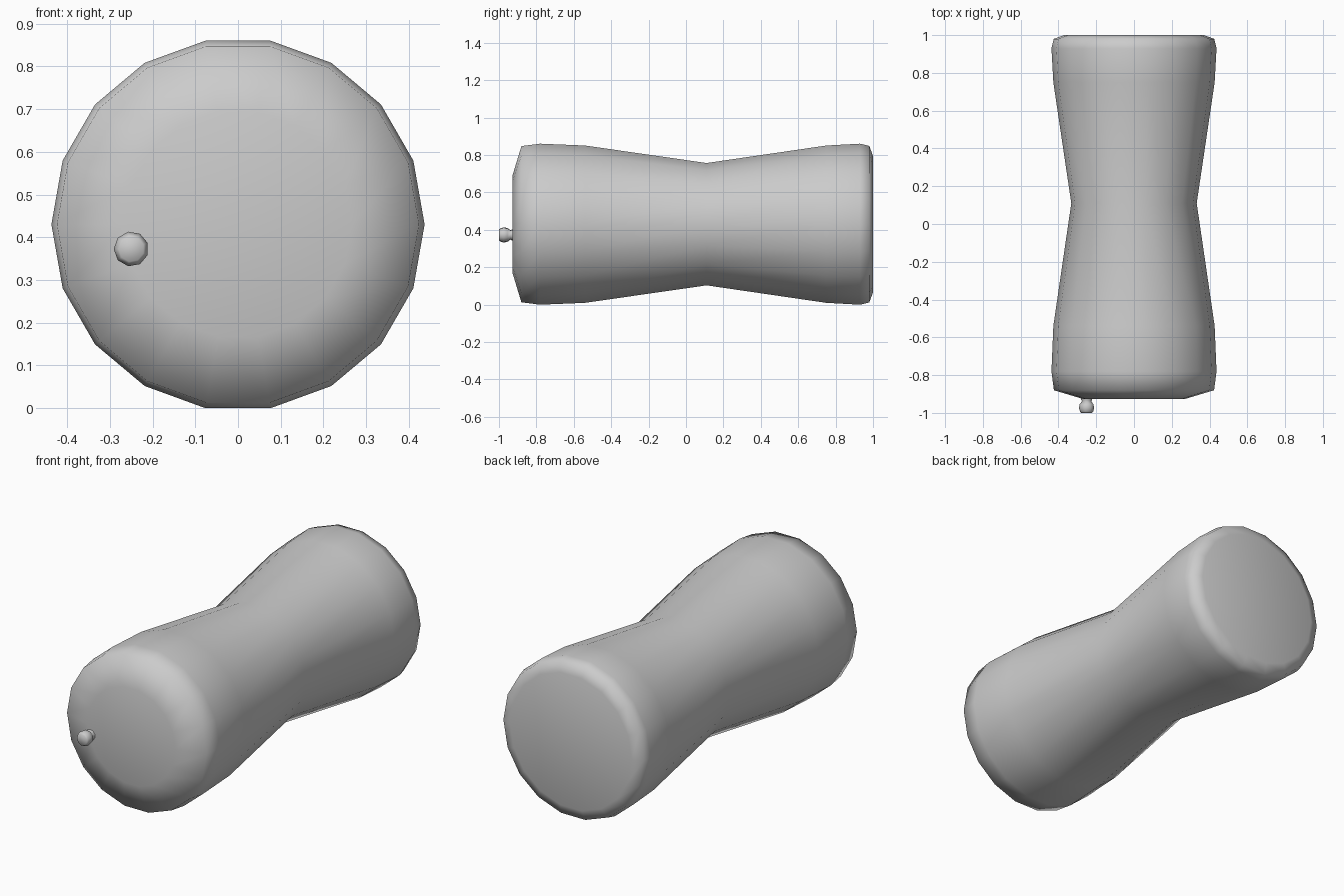
import bpy, bmesh
from math import cos, sin, pi

if "Cube" in bpy.data.objects:
    bpy.data.objects.remove(bpy.data.objects["Cube"])


def lathe(name, profile, sides, cx, cz, start=0.0):
    """Closed solid turned about an axis parallel to y; profile is (y, radius)."""
    bm = bmesh.new()
    rings = []
    for y, r in profile:
        angles = [start + 2 * pi * i / sides for i in range(sides)]
        rings.append([bm.verts.new((cx + r * cos(a), y, cz + r * sin(a))) for a in angles])
    for a, b in zip(rings, rings[1:]):
        for i in range(sides):
            j = (i + 1) % sides
            bm.faces.new((a[i], a[j], b[j], b[i]))
    bm.faces.new(rings[0])
    bm.faces.new(rings[-1])
    bmesh.ops.recalc_face_normals(bm, faces=bm.faces)
    for f in bm.faces:
        f.smooth = True
    mesh = bpy.data.meshes.new(name)
    bm.to_mesh(mesh)
    bm.free()
    obj = bpy.data.objects.new(name, mesh)
    bpy.context.collection.objects.link(obj)
    return obj


# Waisted handle body with shallow domed front and rounded back rim
body = [(-0.927, 0.267), (-0.88, 0.424), (-0.78, 0.437), (-0.54, 0.427),
        (0.11, 0.332), (0.75, 0.427), (0.93, 0.437), (0.98, 0.425), (1.0, 0.37)]
lathe("handle_body", body, 18, 0, 0.43)

# Small flared knob on the front face
knob = [(-1.0, 0.030), (-0.993, 0.036), (-0.975, 0.041), (-0.955, 0.038),
        (-0.938, 0.025), (-0.93, 0.030), (-0.915, 0.030)]
lathe("front_knob", knob, 9, -0.25, 0.3725, pi)
